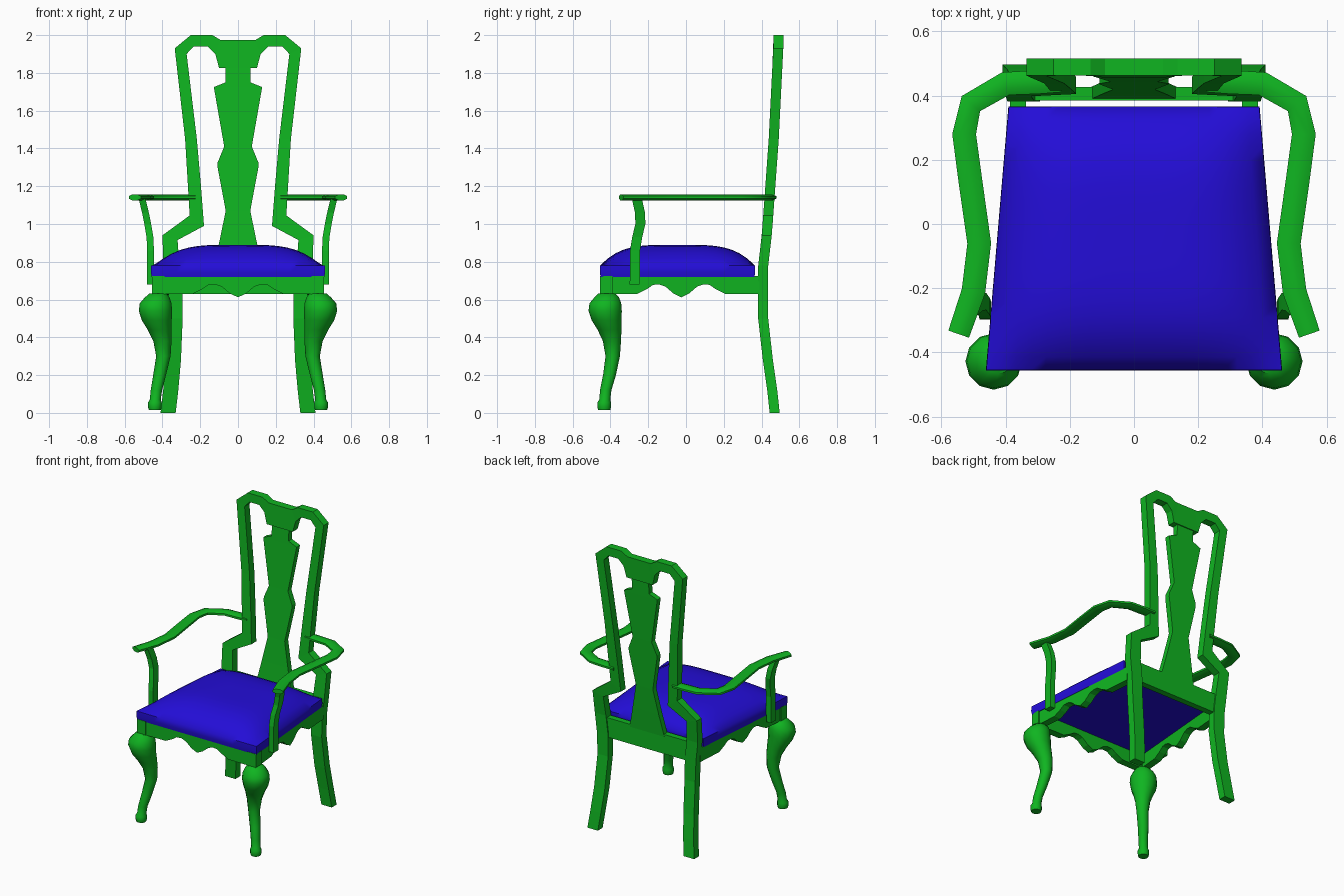
import bpy, bmesh
from math import sin, cos, pi, radians
from mathutils import Vector

if "Cube" in bpy.data.objects:
    bpy.data.objects.remove(bpy.data.objects["Cube"])


def material(name, rgb):
    m = bpy.data.materials.new(name)
    m.diffuse_color = (*rgb, 1)
    m.use_nodes = True
    m.node_tree.nodes["Principled BSDF"].inputs["Base Color"].default_value = m.diffuse_color
    return m


GREEN = material("green_wood", (0.005, 0.46, 0.015))
BLUE = material("blue_fabric", (0.017, 0.004, 0.68))


def finish(name, bm, mat, mirror=False, smooth=False):
    bmesh.ops.recalc_face_normals(bm, faces=bm.faces)
    me = bpy.data.meshes.new(name)
    bm.to_mesh(me)
    bm.free()
    me.materials.append(mat)
    ob = bpy.data.objects.new(name, me)
    bpy.context.collection.objects.link(ob)
    if smooth:
        bpy.ops.object.select_all(action='DESELECT')
        ob.select_set(True)
        bpy.context.view_layer.objects.active = ob
        bpy.ops.object.shade_smooth_by_angle(angle=radians(50))
    if mirror:
        ob.modifiers.new("mirror", 'MIRROR').use_clip = True
    return ob


def loft(name, rings, mirror=True, smooth=False, open_end=False):
    """Skin a list of equal-sized rings and cap the ends."""
    bm = bmesh.new()
    vs = [[bm.verts.new(p) for p in r] for r in rings]
    n = len(vs[0])
    for a, b in zip(vs, vs[1:]):
        for i in range(n):
            bm.faces.new((a[i], a[(i + 1) % n], b[(i + 1) % n], b[i]))
    bm.faces.new(vs[0])
    if not open_end:
        bm.faces.new(vs[-1])
    return finish(name, bm, GREEN, mirror, smooth)


def interp(pts, t):
    for (a, va), (b, vb) in zip(pts, pts[1:]):
        if t <= b:
            return va + (vb - va) * (t - a) / (b - a)
    return pts[-1][1]


# Rake of the back: front face y for a given height
RAKE = [(0, .443), (.12, .43), (.3, .404), (.5, .382), (.76, .38), (.95, .402),
        (1.2, .42), (1.45, .438), (1.93, .462), (2, .463)]


def ribbon(pairs, offset, thick):
    """Rings from (outer, inner) x/z pairs, following the rake of the back."""
    rings = []
    for (xa, za), (xb, zb) in pairs:
        ya, yb = interp(RAKE, za) + offset, interp(RAKE, zb) + offset
        rings.append([(xa, ya, za), (xb, yb, zb), (xb, yb + thick, zb), (xa, ya + thick, za)])
    return rings


# Rear leg, stile and crest in one continuous run
frame = [((.41, 0), (.33, 0)), ((.396, .12), (.316, .12)), ((.383, .28), (.302, .28)),
         ((.375, .5), (.293, .5)), ((.38, .65), (.295, .65)), ((.395, .78), (.31, .78)),
         ((.40, .94), (.32, .915)), ((.256, 1.045), (.18, .99)), ((.265, 1.2), (.196, 1.2)),
         ((.28, 1.45), (.218, 1.45)), ((.335, 1.93), (.272, 1.90)), ((.25, 2), (.235, 1.94)),
         ((.135, 2), (.16, 1.94)), ((.09, 1.973), (.12, 1.9)), ((.07, 1.973), (.10, 1.825)),
         ((0, 1.973), (0, 1.825))]
loft("back_frame", ribbon(frame, 0, .053), open_end=True)

# Vase-shaped centre splat
splat = [(.135, .74), (.10, .9), (.065, 1.07), (.108, 1.3), (.108, 1.325), (.073, 1.41),
         (.128, 1.725), (.065, 1.75), (.065, 1.84)]
loft("back_splat", ribbon([((x, z), (-x, z)) for x, z in splat], .008, .038), mirror=False)


# Seat rails: straight at the back, scalloped at the front and sides
def rail(name, a, b, depth, scallop, top, mirror):
    a, b = Vector(a), Vector(b)
    rings = []
    for t, z in scallop:
        p = a.lerp(b, t)
        q = p + Vector(depth)
        rings.append([(p.x, p.y, top), (q.x, q.y, top), (q.x, q.y, z), (p.x, p.y, z)])
    loft(name, rings, mirror)


half = [(0, .628), (.22, .63), (.28, .655), (.32, .678), (.36, .68), (.4, .668), (.45, .632), (.5, .612)]
SCALLOP = half + [(1 - t, z) for t, z in reversed(half[:-1])]
rail("front_rail", (-.43, -.45), (.43, -.45), (0, .05), SCALLOP, .725, False)
rail("side_rail", (.452, -.44), (.385, .39), (-.05, 0), SCALLOP, .725, True)
rail("rear_rail", (-.33, .385), (.33, .385), (0, .042), [(0, .63), (1, .63)], .765, False)

# Corner block above each front leg
loft("front_corner_block", [[(.39, -.455, z), (.456, -.455, z), (.456, -.39, z), (.39, -.39, z)]
                            for z in (.625, .725)])

# Cabriole front legs: height, x, y, radius
leg = [(.015, .44, -.433, .032), (.03, .44, -.433, .036), (.055, .44, -.433, .036),
       (.07, .438, -.43, .029), (.12, .432, -.425, .030), (.2, .415, -.405, .034),
       (.3, .395, -.388, .038), (.38, .4, -.392, .048), (.44, .415, -.405, .063),
       (.49, .43, -.42, .079), (.54, .437, -.428, .088), (.58, .436, -.427, .084),
       (.61, .428, -.42, .066), (.632, .423, -.42, .046)]
loft("front_leg", [[(x + r * cos(i * pi / 6), y + r * sin(i * pi / 6), z) for i in range(12)]
                   for z, x, y, r in leg], smooth=True)

# Curved flat armrests
path = [Vector(p) for p in [(.546, -.343), (.50, -.21), (.482, -.06), (.509, .13), (.529, .28),
                            (.508, .375), (.40, .437), (.30, .442), (.225, .445)]]
rings = []
for i, p in enumerate(path):
    d = (path[min(i + 1, len(path) - 1)] - path[max(i - 1, 0)]).normalized()
    side = Vector((d.y, -d.x))
    w = .034 if i in (0, len(path) - 1) else .037
    ring = []
    for k in range(8):
        ang = (k + .5) * pi / 4
        q = p + side * (w * cos(ang) / cos(pi / 8))
        ring.append((q.x, q.y, 1.141 + .016 * sin(ang) / cos(pi / 8)))
    rings.append(ring)
loft("armrest", rings, smooth=True)

# Bent arm supports: height, inner x, front y
support = [(.68, .445, -.298), (.86, .445, -.296), (.93, .448, -.285), (1.0, .46, -.268),
           (1.06, .472, -.27), (1.135, .49, -.287)]
loft("arm_support", [[(x, y, z), (x + .036, y, z), (x + .036, y + .053, z), (x, y + .053, z)]
                     for z, x, y in support])

# Domed trapezoid seat cushion
bm = bmesh.new()
bmesh.ops.create_grid(bm, x_segments=20, y_segments=20, size=1)
for v in bm.verts:
    u, w = v.co.x, v.co.y
    v.co = ((.425 - .035 * w) * u, -.045 + .41 * w, .78 + .11 * (1 - u ** 4) * (1 - w ** 4))
rim = [e for e in bm.edges if e.is_boundary]
for z, s in ((.745, 1.003), (.72, .99)):
    ext = bmesh.ops.extrude_edge_only(bm, edges=rim)["geom"]
    for v in (g for g in ext if isinstance(g, bmesh.types.BMVert)):
        v.co = (v.co.x * s, (v.co.y + .045) * s - .045, z)
    rim = [g for g in ext if isinstance(g, bmesh.types.BMEdge)]
    rim = [e for e in rim if e.is_boundary]
bmesh.ops.contextual_create(bm, geom=rim)
finish("seat_cushion", bm, BLUE, smooth=True)
